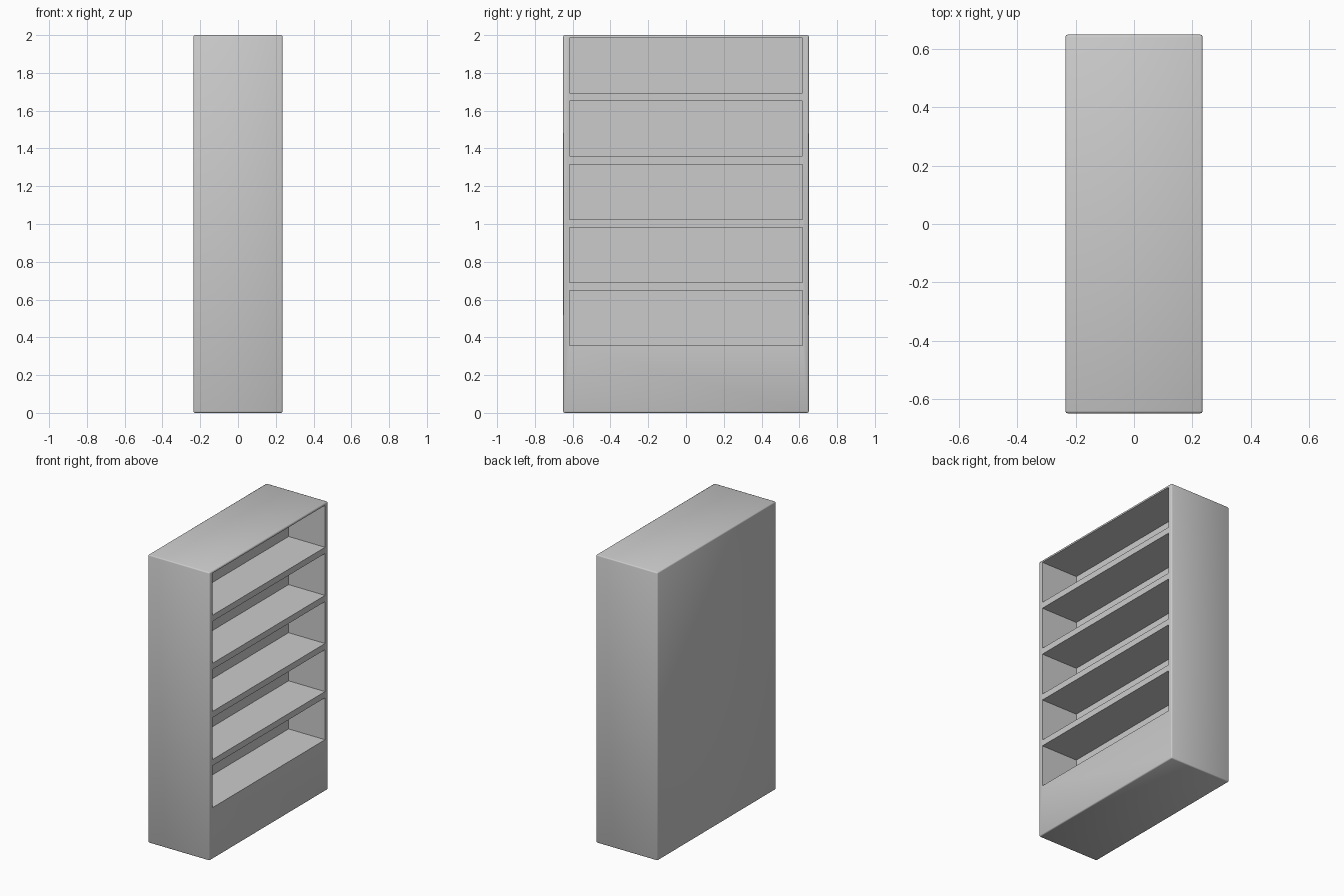
import bpy

if "Cube" in bpy.data.objects:
    bpy.data.objects.remove(bpy.data.objects["Cube"])

W, D, H = 0.472, 1.30, 2.0        # overall x, y, z size
DEPTH = 0.28                      # depth of the shelf openings
FRONT = W / 2                     # open side faces +x


def box(name, lo, hi):
    """Box between two opposite corners."""
    bpy.ops.mesh.primitive_cube_add(
        size=1, location=[(a + b) / 2 for a, b in zip(lo, hi)])
    ob = bpy.context.object
    ob.name = name
    ob.scale = [b - a for a, b in zip(lo, hi)]
    bpy.ops.object.transform_apply(location=True, rotation=False, scale=True)
    return ob


# Cabinet body with softened outer edges
body = box("bookcase_body", (-FRONT, -D / 2, 0), (FRONT, D / 2, H))
bevel = body.modifiers.new("soft_edges", 'BEVEL')
bevel.width = 0.008
bevel.segments = 2

# Five shelf openings above the plinth
for i in range(5):
    z = 0.357 + i * 0.334
    cutter = box(f"shelf_opening_{i + 1}",
                 (FRONT - DEPTH, -0.618, z), (FRONT + 0.1, 0.618, z + 0.291))
    cutter.hide_render = True
    cutter.hide_set(True)
    cut = body.modifiers.new(f"cut_{i + 1}", 'BOOLEAN')
    cut.operation = 'DIFFERENCE'
    cut.solver = 'EXACT'
    cut.object = cutter

# Bake the modifiers and remove the cutters
bpy.ops.object.select_all(action='DESELECT')
bpy.context.view_layer.objects.active = body
body.select_set(True)
for m in list(body.modifiers):
    bpy.ops.object.modifier_apply(modifier=m.name)
for ob in list(bpy.data.objects):
    if ob.name.startswith("shelf_opening"):
        bpy.data.objects.remove(ob)

bpy.ops.object.shade_smooth_by_angle(angle=0.87)
